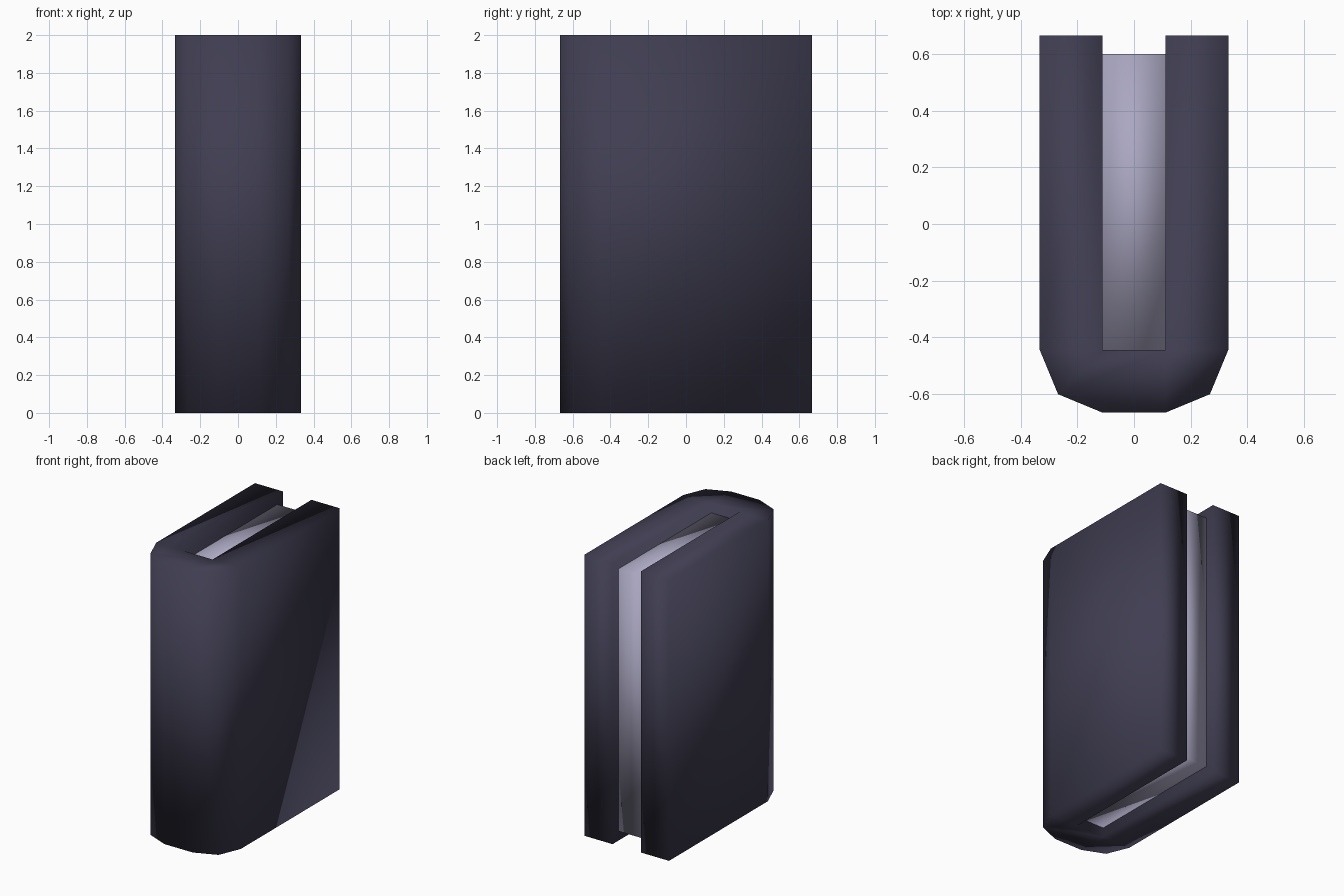
import bpy
import bmesh
import math

if "Cube" in bpy.data.objects:
    bpy.data.objects.remove(bpy.data.objects["Cube"])

HALF_X, HALF_Y, HEIGHT = 1 / 3, 2 / 3, 2.0   # outer size of the closed book
GAP = 1 / 9                                  # half thickness of the page block
BOARD = HALF_X - GAP                         # cover thickness
SPINE_Y = -HALF_Y + BOARD                    # inner wall of the spine
INSET = 1 / 15                               # pages sit back from the cover edges


def material(name, color):
    mat = bpy.data.materials.new(name)
    mat.diffuse_color = (*color, 1)
    mat.use_nodes = True
    mat.node_tree.nodes["Principled BSDF"].inputs["Base Color"].default_value = mat.diffuse_color
    return mat


def prism(name, outlines, z0, z1, mat):
    """Extrude adjoining flat outlines into one welded, smooth-shaded solid."""
    bm = bmesh.new()
    for outline in outlines:
        bm.faces.new([bm.verts.new((x, y, z0)) for x, y in outline])
    bmesh.ops.remove_doubles(bm, verts=bm.verts[:], dist=0.0001)
    base = bm.faces[:]
    ret = bmesh.ops.extrude_face_region(bm, geom=base, use_keep_orig=True)
    top = [g for g in ret["geom"] if isinstance(g, bmesh.types.BMVert)]
    bmesh.ops.translate(bm, verts=top, vec=(0, 0, z1 - z0))
    bmesh.ops.recalc_face_normals(bm, faces=bm.faces[:])
    for face in bm.faces:
        face.smooth = True
    mesh = bpy.data.meshes.new(name)
    bm.to_mesh(mesh)
    bm.free()
    mesh.materials.append(mat)
    obj = bpy.data.objects.new(name, mesh)
    bpy.context.collection.objects.link(obj)
    return obj


def rect(x0, x1, y0, y1):
    return [(x0, y0), (x1, y0), (x1, y1), (x0, y1)]


cover_mat = material("dark slate cover", (0.050, 0.047, 0.082))
page_mat = material("pale lavender pages", (0.40, 0.385, 0.53))

# Cover: two boards joined by a spine with two-segment rounded corners
corner = [(GAP + BOARD * math.cos(a), SPINE_Y - BOARD * math.sin(a))
          for a in (0, math.pi / 4, math.pi / 2)]
spine = ([(GAP, SPINE_Y)] + corner
         + [(-x, y) for x, y in reversed(corner)] + [(-GAP, SPINE_Y)])
boards = [rect(-HALF_X, -GAP, SPINE_Y, HALF_Y), rect(GAP, HALF_X, SPINE_Y, HALF_Y)]
prism("book_cover", [spine] + boards, 0, HEIGHT, cover_mat)

# Page block, set back from the top, bottom and open edge
prism("page_block", [rect(-GAP, GAP, SPINE_Y, HALF_Y - INSET)],
      INSET, HEIGHT - INSET, page_mat)
